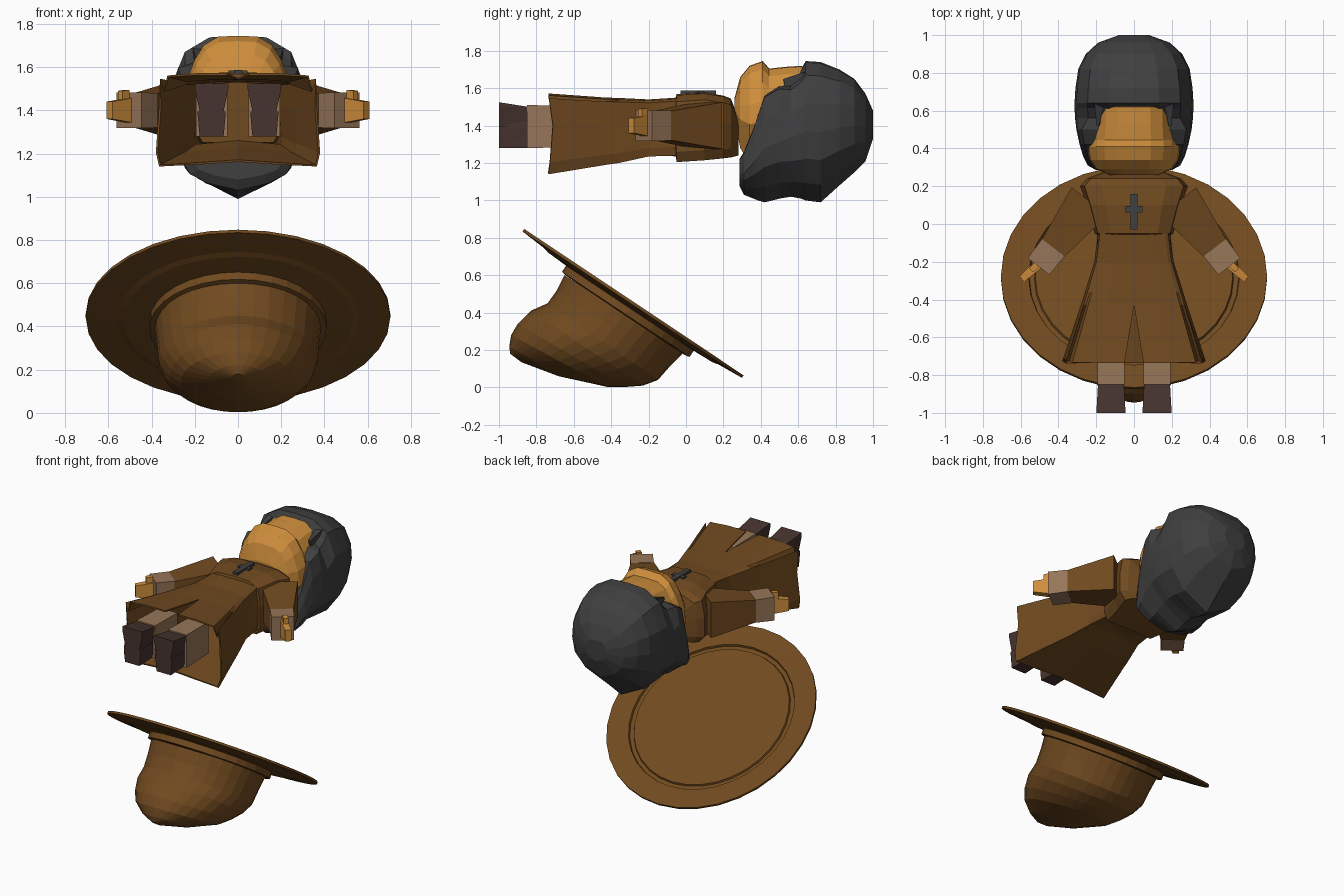
import bpy, bmesh, math
from mathutils import Vector

if "Cube" in bpy.data.objects:
    bpy.data.objects.remove(bpy.data.objects["Cube"])


def colour(name, r, g, b):
    m = bpy.data.materials.new(name)
    m.diffuse_color = (r, g, b, 1)
    m.use_nodes = True
    m.node_tree.nodes["Principled BSDF"].inputs["Base Color"].default_value = m.diffuse_color
    return m


BROWN = colour("robe brown", .163, .068, .014)
SKIN = colour("warm skin", .62, .27, .045)
HAIR = colour("charcoal", .05, .05, .051)
BOOT = colour("dark boot", .062, .034, .029)
CLOTH = colour("taupe cloth", .31, .18, .10)


def loft(name, rings, mat, closed=True, caps=True):
    """Skin a list of equal-length point rings."""
    bm = bmesh.new()
    vs = [[bm.verts.new(p) for p in r] for r in rings]
    n = len(rings[0])
    for a, b in zip(vs, vs[1:]):
        for i in range(n if closed else n - 1):
            j = (i + 1) % n
            bm.faces.new((a[i], a[j], b[j], b[i]))
    if caps:
        bm.faces.new(vs[0])
        bm.faces.new(vs[-1])
    bmesh.ops.remove_doubles(bm, verts=bm.verts, dist=.0005)
    bmesh.ops.recalc_face_normals(bm, faces=bm.faces)
    me = bpy.data.meshes.new(name)
    bm.to_mesh(me)
    bm.free()
    me.materials.append(mat)
    ob = bpy.data.objects.new(name, me)
    bpy.context.collection.objects.link(ob)
    return ob


def section(half, y, w, zb, zt):
    """Mirror a unit half outline (top to bottom) into a ring at y."""
    c, h = (zb + zt) / 2, (zt - zb) / 2
    right = [(x * w, y, c + t * h) for x, t in half]
    left = [(-x * w, y, c + t * h) for x, t in reversed(half) if x > 0]
    return right + left


def tube(name, p0, p1, s0, s1, mat):
    """Tapered box between two points, sizes are (width, height)."""
    p0, p1 = Vector(p0), Vector(p1)
    d = (p1 - p0).normalized()
    side = d.cross(Vector((0, 0, 1))).normalized()
    up = side.cross(d)
    rings = [[p + side * a * s[0] / 2 + up * b * s[1] / 2
              for a, b in ((1, 1), (-1, 1), (-1, -1), (1, -1))]
             for p, s in ((p0, s0), (p1, s1))]
    return loft(name, rings, mat)


def box(name, x, y, z, mat):
    return loft(name, [[(a, b, c) for a, b in ((x[0], y[0]), (x[1], y[0]), (x[1], y[1]), (x[0], y[1]))]
                       for c in z], mat)


# --- Hat, upside down and tilted
def tilted_ring(a, b, hx, n=32):
    cy, cz = (a[0] + b[0]) / 2, (a[1] + b[1]) / 2
    dy, dz = (a[0] - b[0]) / 2, (a[1] - b[1]) / 2
    return [(hx * math.sin(t), cy + dy * math.cos(t), cz + dz * math.cos(t))
            for t in (math.tau * i / n for i in range(n))]


def brim_ring(r, h):
    cy, cz = -.281 - .555 * h, .453 - .832 * h
    return tilted_ring((cy - .832 * r, cz + .555 * r), (cy + .832 * r, cz - .555 * r), r)


loft("hat_brim", [brim_ring(*p) for p in
                  ((.522, .004), (.527, .016), (.553, .016), (.558, .002), (.705, -.004),
                   (.705, .012), (.56, .022), (.53, .030), (.41, .035))], BROWN)
loft("hat_band", [brim_ring(*p) for p in ((.41, .03), (.41, .075), (.385, .08))], BROWN)
loft("hat_crown", [tilted_ring(*r) for r in (
    ((-.65, .60), (0, .20), .385), ((-.69, .52), (-.08, .12), .375),
    ((-.74, .45), (-.15, .04), .368), ((-.83, .41), (-.23, .01), .352),
    ((-.90, .34), (-.32, .003), .315), ((-.935, .28), (-.42, .003), .265),
    ((-.945, .22), (-.68, .06), .145), ((-.94, .18), (-.88, .135), .03))], BROWN)

# --- Skirt of the robe: open shell with a front slit and a pleat on each side
rings = []
for y, w, zb, zt, gap, pleat in ((-.04, .19, 1.24, 1.55, 0, 0), (-.2, .21, 1.235, 1.54, 0, 0),
                                 (-.36, .26, 1.20, 1.548, 0, 0), (-.43, .282, 1.19, 1.55, 0, .06),
                                 (-.735, .38, 1.14, 1.572, .05, .28)):
    c, h = (zb + zt) / 2, (zt - zb) / 2
    outline = ((.5, 1), (.86, .95), (.90, .92 - pleat), (.95, .88), (.965, .2), (1, -.7), (.96, -1), (.4, -.95))
    half = [(gap, y, zt)] + [(x * w, y + (.03 * (1 - abs(t)) if y < -.7 else 0), c + t * h)
                             for x, t in outline]
    rings.append(half + [(0, y, c - .9 * h)] + [(-x, yy, z) for x, yy, z in reversed(half)])
skirt = loft("robe_skirt", rings, BROWN, closed=False, caps=False)
thick = skirt.modifiers.new("thickness", "SOLIDIFY")
thick.thickness = .01

# --- Robe top with broad shoulders
CHEST = ((0, 1), (.6, .97), (.92, .78), (1, .1), (1, -.7), (.85, -1), (0, -.97))
loft("robe_top", [section(CHEST, *r) for r in (
    (-.2, .19, 1.25, 1.53), (-.055, .195, 1.235, 1.55), (-.05, .208, 1.205, 1.568), (.1, .25, 1.215, 1.577),
    (.2, .285, 1.225, 1.56), (.24, .25, 1.23, 1.545), (.28, .15, 1.24, 1.44))], BROWN)

# --- Neck and chest cross
box("neck", (-.045, .045), (.22, .32), (1.36, 1.42), SKIN)
box("cross_upright", (-.018, .018), (-.03, .16), (1.55, 1.587), HAIR)
box("cross_bar", (-.045, .045), (.06, .095), (1.55, 1.585), HAIR)

# --- Arms and legs, both sides
for s, tag in ((1, "right"), (-1, "left")):
    tube("sleeve_" + tag, (s * .235, .12, 1.40), (s * .43, -.13, 1.40), (.24, .25), (.15, .155), BROWN)
    tube("cuff_" + tag, (s * .428, -.125, 1.40), (s * .505, -.225, 1.40), (.15, .16), (.145, .165), CLOTH)
    tube("hand_" + tag, (s * .49, -.20, 1.40), (s * .595, -.292, 1.40), (.05, .12), (.04, .08), SKIN)
    tube("thumb_" + tag, (s * .515, -.215, 1.465), (s * .545, -.245, 1.465), (.035, .06), (.03, .05), SKIN)
    tube("trouser_" + tag, (s * .12, -.60, 1.395), (s * .122, -.85, 1.395), (.14, .22), (.145, .23), CLOTH)
    # Boots point upwards, with a narrower heel block
    for part, zs, ws in (("toe", (1.395, 1.44, 1.50, 1.525), (.11, .13, .155, .155)),
                         ("heel", (1.28, 1.30, 1.385, 1.395), (.11, .115, .13, .13))):
        loft("boot_%s_%s" % (part, tag),
             [[(s * .122 + a * w / 2 * k, y, min(z, 1.50) if y > -.9 else z)
               for a, y, k in ((1, -1, 1), (1, -.84, .88), (-1, -.84, .88), (-1, -1, 1))]
              for z, w in zip(zs, ws)], BOOT)
    box("ankle_" + tag, (s * .122 - .055, s * .122 + .055), (-.985, -.84), (1.30, 1.49), BOOT)

# --- Head
FACE = ((0, 1), (.37, .985), (.64, .84), (.82, .58), (.97, .2), (1, -.2), (.5, -1))
loft("face", [section(FACE, *r) for r in (
    (.26, .13, 1.44, 1.55), (.29, .20, 1.28, 1.66), (.34, .235, 1.2, 1.72), (.41, .247, 1.2, 1.745),
    (.445, .243, 1.2, 1.705), (.53, .235, 1.2, 1.714), (.62, .235, 1.2, 1.72), (.68, .1, 1.2, 1.6))], SKIN)

# --- Hair: squarer sides framing the face, keel along the back of the head
SIDES = ((0, 1), (.6, .99), (.91, .94), (.98, .55), (1, 0), (.91, -.35), (.56, -.72), (0, -1))
CAP = ((0, 1), (.42, .98), (.78, .8), (.97, .4), (1, 0), (.92, -.4), (.6, -.75), (0, -1))
loft("hair", [section(SIDES if r[0] < .54 else CAP, *r) for r in (
    (.285, .20, 1.08, 1.22), (.31, .245, 1.03, 1.26), (.36, .27, 1.01, 1.39), (.385, .277, 1.0, 1.47),
    (.42, .288, .99, 1.57), (.50, .305, 1.01, 1.615), (.56, .312, 1.02, 1.655), (.615, .315, 1.01, 1.70),
    (.64, .315, 1.0, 1.745), (.72, .31, .99, 1.74), (.82, .295, 1.08, 1.70),
    (.90, .255, 1.15, 1.65), (.96, .19, 1.21, 1.57), (1.0, .08, 1.33, 1.48))], HAIR)

# Thin locks at the corners of the hairline
for s, tag in ((1, "right"), (-1, "left")):
    tube("fringe_lock_" + tag, (s * .185, .65, 1.65), (s * .19, .525, 1.625), (.05, .08), (.015, .05), HAIR)
